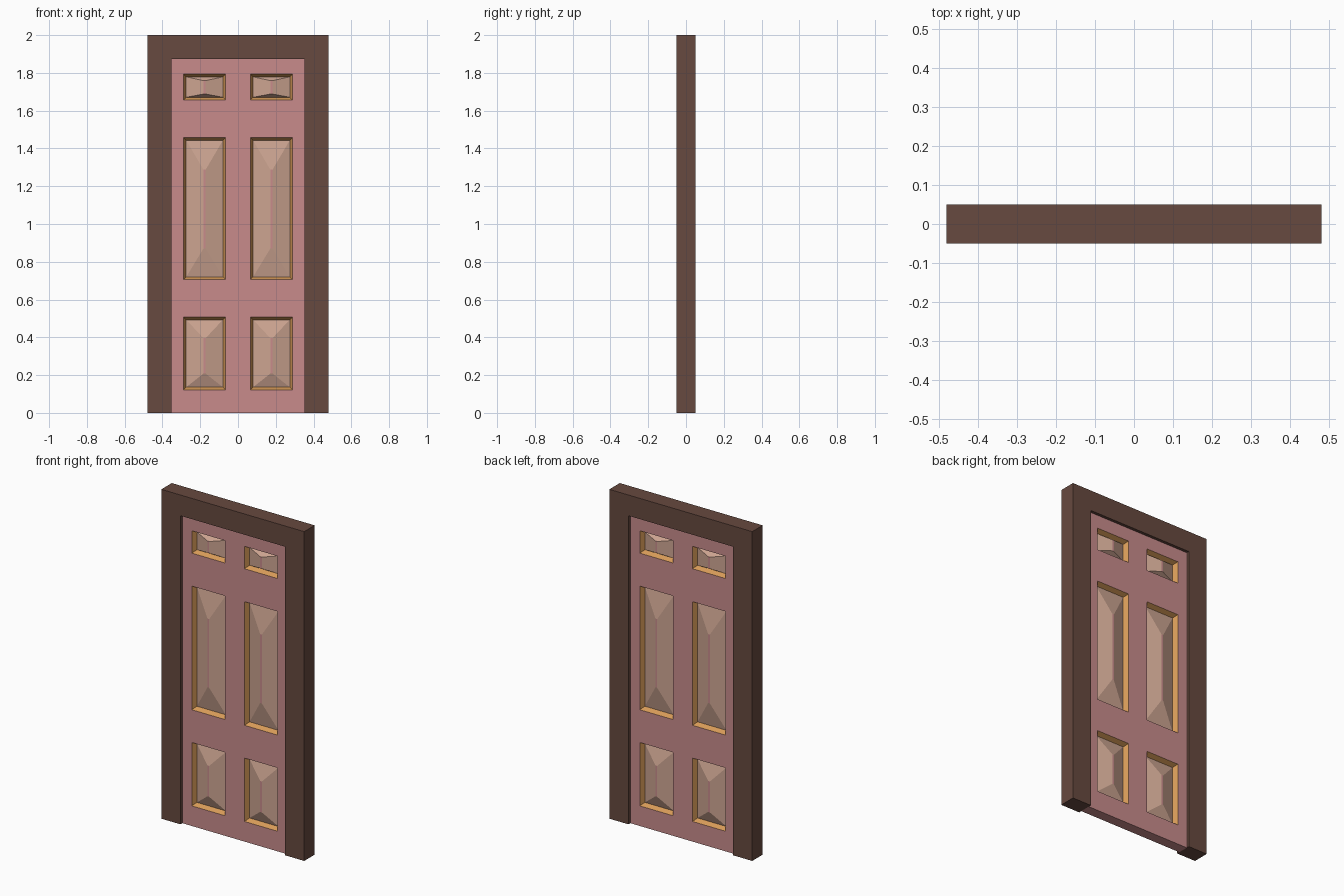
import bpy, bmesh

if "Cube" in bpy.data.objects:
    bpy.data.objects.remove(bpy.data.objects["Cube"])

HALF_W, HEIGHT, HALF_D = 0.48, 2.0, 0.05      # outer frame
OPEN_X, OPEN_Z = 0.352, 1.874                 # frame opening
FACE_Y, FLOOR_Y = -0.032, -0.003              # door face, recess floor
PX0, PX1, BEVEL, RIDGE = -0.288, -0.066, 0.014, 0.006

# name, bottom z, top z, lower and upper ridge insets
PANELS = [("lower_panel", 0.122, 0.507, 0.072, 0.097),
          ("middle_panel", 0.706, 1.457, 0.15, 0.155),
          ("upper_panel", 1.657, 1.793, 0.017, 0.02)]


def material(name, rgb):
    m = bpy.data.materials.new(name)
    m.diffuse_color = (*rgb, 1)
    m.use_nodes = True
    m.node_tree.nodes["Principled BSDF"].inputs["Base Color"].default_value = m.diffuse_color
    return m


brown = material("dark_brown", (0.135, 0.067, 0.05))
pink = material("dusty_pink", (0.58, 0.26, 0.26))
orange = material("moulding_orange", (0.69, 0.33, 0.10))
tan = material("panel_tan", (0.60, 0.37, 0.28))


def make(name, bm, mats, mirror=None):
    bmesh.ops.remove_doubles(bm, verts=bm.verts, dist=1e-5)
    me = bpy.data.meshes.new(name)
    bm.to_mesh(me)
    bm.free()
    for m in mats:
        me.materials.append(m)
    ob = bpy.data.objects.new(name, me)
    bpy.context.collection.objects.link(ob)
    if mirror:
        mod = ob.modifiers.new("mirror", 'MIRROR')
        mod.use_axis = mirror
    return ob


def face(bm, pts, mat=0):
    f = bm.faces.new([bm.verts.new(p) for p in pts])
    f.material_index = mat
    return f


def rect(x0, x1, z0, z1, y):
    return [(x0, y, z0), (x1, y, z0), (x1, y, z1), (x0, y, z1)]


def ring(bm, a, b, mat):
    for i in range(4):
        j = (i + 1) % 4
        face(bm, [a[i], a[j], b[j], b[i]], mat)


# Door frame: U-shaped profile pushed through the wall depth
bm = bmesh.new()
outline = [(-HALF_W, 0), (-OPEN_X, 0), (-OPEN_X, OPEN_Z), (OPEN_X, OPEN_Z),
           (OPEN_X, 0), (HALF_W, 0), (HALF_W, HEIGHT), (-HALF_W, HEIGHT)]
f = face(bm, [(x, -HALF_D, z) for x, z in outline])
ext = bmesh.ops.extrude_face_region(bm, geom=[f], use_keep_orig=True)
bmesh.ops.translate(bm, vec=(0, 2 * HALF_D, 0),
                    verts=[v for v in ext["geom"] if isinstance(v, bmesh.types.BMVert)])
bmesh.ops.recalc_face_normals(bm, faces=bm.faces)
make("door_frame", bm, [brown])

# Door slab: a quarter grid with openings left for the panels, mirrored
bm = bmesh.new()
xs = [-OPEN_X, PX0, PX1, 0]
zs = [0] + [z for p in PANELS for z in p[1:3]] + [OPEN_Z]
for i in range(3):
    for j in range(len(zs) - 1):
        if not (i == 1 and j % 2 == 1):
            face(bm, rect(xs[i], xs[i + 1], zs[j], zs[j + 1], FACE_Y))
    a, b = xs[i], xs[i + 1]
    face(bm, [(a, 0, 0), (b, 0, 0), (b, FACE_Y, 0), (a, FACE_Y, 0)])
make("door_slab", bm, [pink], (True, True, False))

# Raised panels: sloped moulding, hipped field and narrow ridge strip
for name, z0, z1, low, high in PANELS:
    bm = bmesh.new()
    outer = rect(PX0, PX1, z0, z1, FACE_Y)
    ix0, ix1, iz0, iz1 = PX0 + BEVEL, PX1 - BEVEL, z0 + BEVEL, z1 - BEVEL
    floor = rect(ix0, ix1, iz0, iz1, FLOOR_Y)
    mid = (PX0 + PX1) / 2
    ridge = rect(mid - RIDGE, mid + RIDGE, iz0 + low, iz1 - high, FACE_Y)
    ring(bm, outer, floor, 0)
    ring(bm, floor, ridge, 1)
    face(bm, ridge, 2)
    make(name, bm, [orange, tan, pink], (True, True, False))
